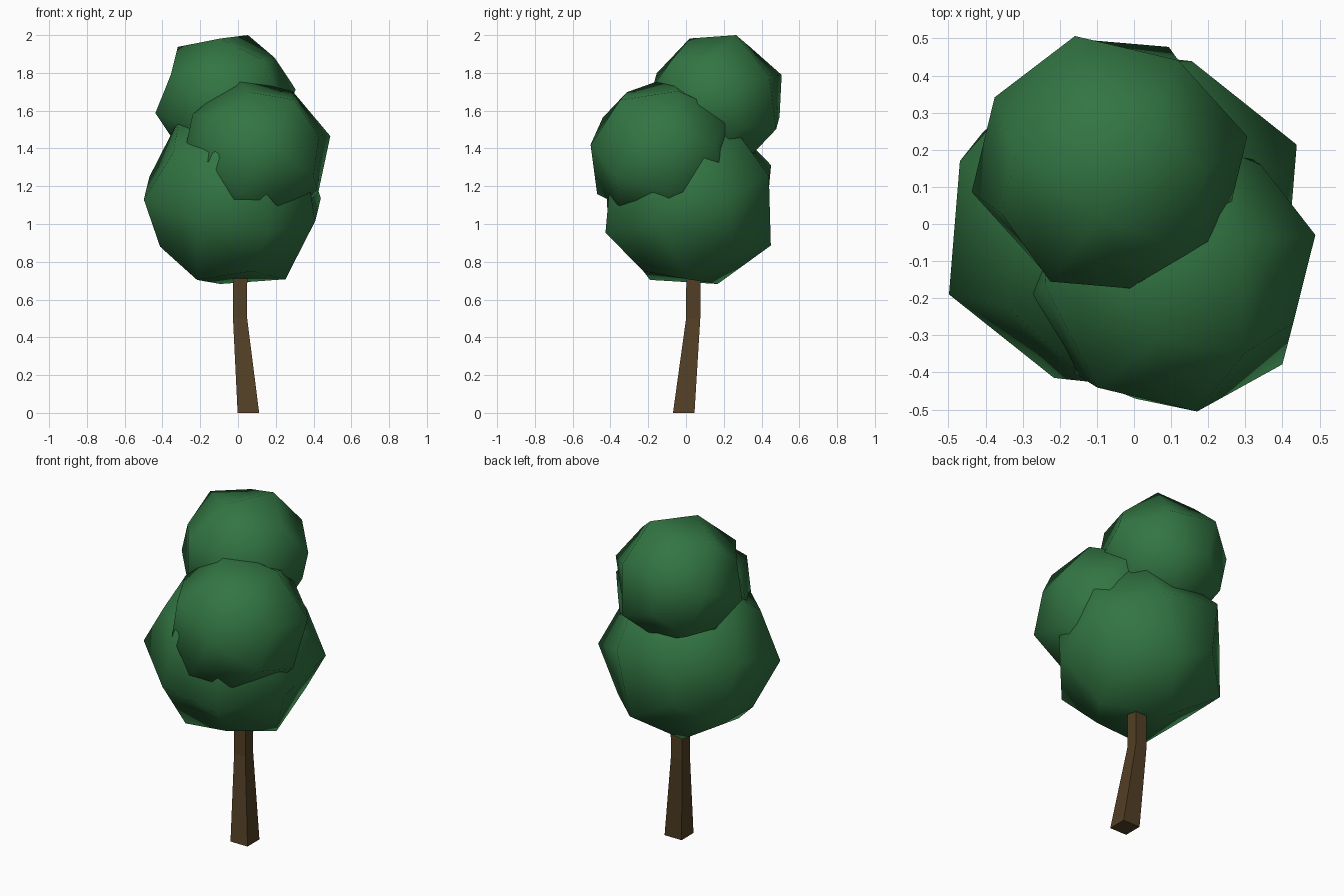
import bpy
import bmesh
from mathutils import Matrix, Vector

cube = bpy.data.objects.get("Cube")
if cube:
    bpy.data.objects.remove(cube, do_unlink=True)


def material(name, rgb):
    mat = bpy.data.materials.new(name)
    mat.use_nodes = True
    color = (*rgb, 1.0)
    mat.diffuse_color = color
    mat.node_tree.nodes["Principled BSDF"].inputs["Base Color"].default_value = color
    return mat


def finish(bm, name, mat, smooth):
    bmesh.ops.recalc_face_normals(bm, faces=bm.faces)
    for face in bm.faces:
        face.smooth = smooth
    mesh = bpy.data.meshes.new(name)
    bm.to_mesh(mesh)
    bm.free()
    mesh.materials.append(mat)
    obj = bpy.data.objects.new(name, mesh)
    bpy.context.collection.objects.link(obj)
    return obj


def nonzero(vert):
    return sum(abs(c) > 0.1 for c in vert.co)


def leaf_clump(name, center, size, axis_a, axis_b, mat):
    """Rounded cube: split each face in four, then pull edges and corners in."""
    bm = bmesh.new()
    bmesh.ops.create_cube(bm, size=2)
    bmesh.ops.subdivide_edges(bm, edges=bm.edges[:], cuts=1, use_grid_fill=True)
    # Fold every quad from the cube face centre to the cube corner
    for face in bm.faces[:]:
        ends = [v for v in face.verts if nonzero(v) in (1, 3)]
        bmesh.utils.face_split(face, ends[0], ends[1])
    pull = {1: 1.0, 2: 0.75, 3: 5 / 9}
    for vert in bm.verts:
        vert.co *= pull[nonzero(vert)]
    # Turn the clump so that its cube axes follow the given directions
    a = Vector(axis_a).normalized()
    b = Vector(axis_b)
    b = (b - a * b.dot(a)).normalized()
    turn = Matrix((a, b, a.cross(b))).transposed().to_4x4()
    bm.transform(Matrix.Translation(center) @ turn @ Matrix.Scale(size, 4))
    return finish(bm, name, mat, True)


green = material("leaf green", (0.032, 0.178, 0.055))
brown = material("bark brown", (0.085, 0.05, 0.018))

# Leaf clumps
leaf_clump("lower_leaves", (-0.03, 0.012, 1.133), 0.481,
           (-0.913, 0.328, 0.243), (-0.146, 0.329, -0.933), green)
leaf_clump("front_leaves", (0.092, -0.122, 1.372), 0.394,
           (0.078, -0.383, 0.048), (0.198, 0.084, 0.335), green)
leaf_clump("top_leaves", (-0.066, 0.161, 1.65), 0.362,
           (0.513, 0.775, 0.372), (-0.08, -0.397, 0.914), green)

# Bent square trunk: centre x, centre y, height, width
sections = [(0.055, -0.012, 0, 0.114), (0.011, 0.038, 0.5, 0.075),
            (0.012, 0.04, 0.9, 0.075)]
bm = bmesh.new()
rings = []
for x, y, z, width in sections:
    h = width / 2
    rings.append([bm.verts.new((x + i * h, y + j * h, z))
                  for i, j in ((-1, -1), (1, -1), (1, 1), (-1, 1))])
for low, high in zip(rings, rings[1:]):
    for i in range(4):
        j = (i + 1) % 4
        bm.faces.new((low[i], low[j], high[j], high[i]))
bm.faces.new(rings[0][::-1])
bm.faces.new(rings[-1])
finish(bm, "trunk", brown, False)
